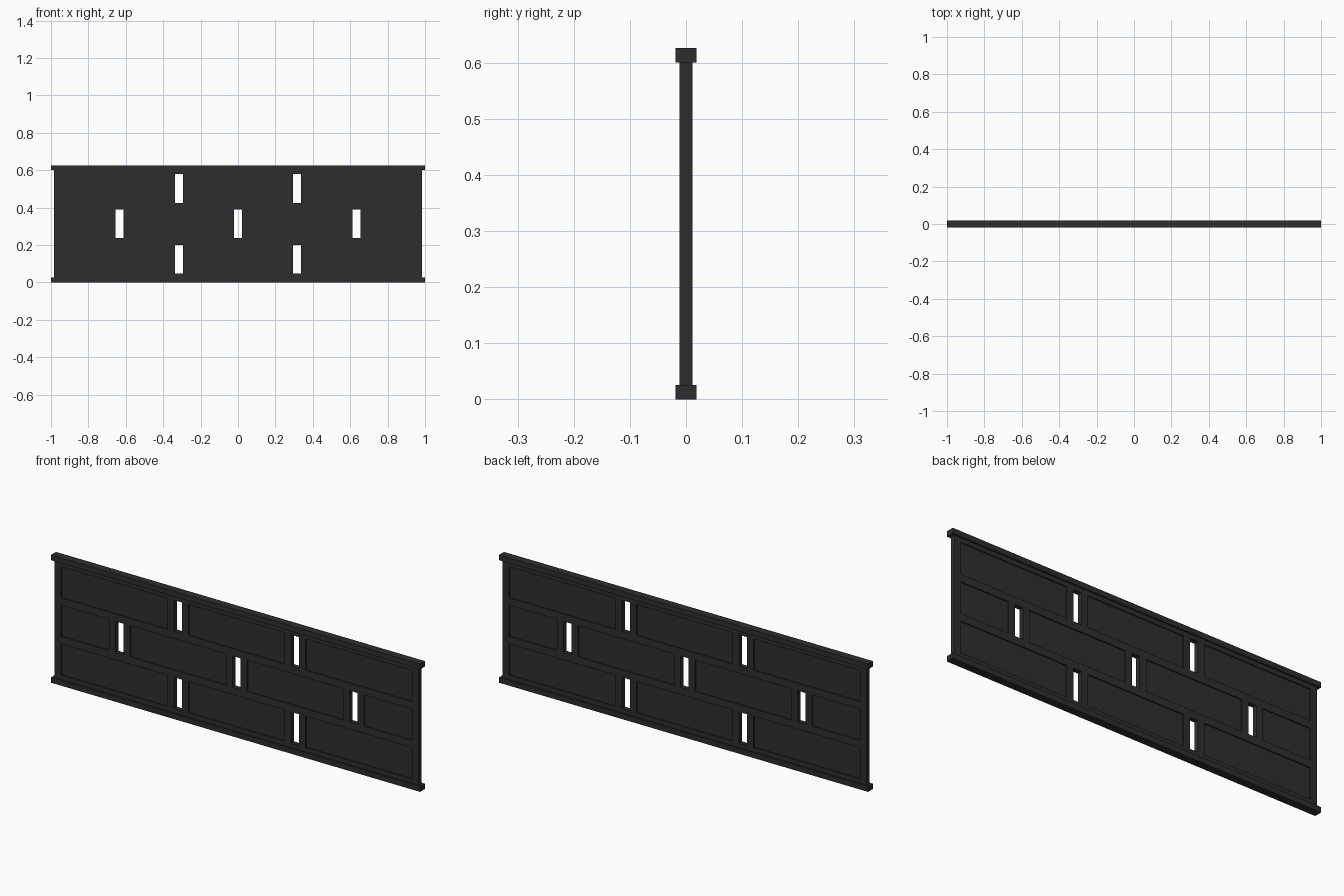
import bpy, bmesh
from mathutils import Matrix, Vector

if "Cube" in bpy.data.objects:
    bpy.data.objects.remove(bpy.data.objects["Cube"])

mat = bpy.data.materials.new("dark charcoal")
mat.diffuse_color = (0.027, 0.027, 0.027, 1)
mat.use_nodes = True
mat.node_tree.nodes["Principled BSDF"].inputs["Base Color"].default_value = mat.diffuse_color


def add_box(bm, x0, x1, y0, y1, z0, z1):
    c = Vector(((x0 + x1) / 2, (y0 + y1) / 2, (z0 + z1) / 2))
    s = Matrix.Diagonal((x1 - x0, y1 - y0, z1 - z0, 1))
    bmesh.ops.create_cube(bm, size=1, matrix=Matrix.Translation(c) @ s)


def make_object(name, boxes):
    bm = bmesh.new()
    for b in boxes:
        add_box(bm, *b)
    me = bpy.data.meshes.new(name)
    bm.to_mesh(me)
    bm.free()
    me.materials.append(mat)
    ob = bpy.data.objects.new(name, me)
    bpy.context.collection.objects.link(ob)
    return ob


H = 0.626        # total height
RAIL = 0.026     # rail height
T = 0.0115       # half thickness of the wall
DEPTH = 0.006    # recess depth
EDGE = 0.95      # outer limit of the recesses
HALF_ROW = 0.0765
SLOT = 0.0215    # half width of a slot
STRIP = 0.057    # half width of the raised strip around a slot
THIRD = EDGE / 3

# Top and bottom rails
for name, z in (("bottom_rail", 0), ("top_rail", H - RAIL)):
    make_object(name, [(-1, 1, -0.019, 0.019, z, z + RAIL)])

# Wall panel
panel = make_object("wall_panel", [(-0.985, 0.985, -T, T, RAIL, H - RAIL)])

# Slots and recessed fields, staggered like brickwork
cuts = []
rows = ((0.124, (-THIRD, THIRD)),
        (0.313, (-2 * THIRD, 0, 2 * THIRD)),
        (0.502, (-THIRD, THIRD)))
for zc, slots in rows:
    z0, z1 = zc - HALF_ROW, zc + HALF_ROW
    for x in slots:
        cuts.append((x - SLOT, x + SLOT, -0.05, 0.05, z0, z1))
    starts = [-EDGE] + [x + STRIP for x in slots]
    ends = [x - STRIP for x in slots] + [EDGE]
    for x0, x1 in zip(starts, ends):
        cuts.append((x0, x1, -0.05, -T + DEPTH, z0, z1))
        cuts.append((x0, x1, T - DEPTH, 0.05, z0, z1))
cutter = make_object("cutter", cuts)
cutter.hide_render = True

# Apply the cut and remove the helper
mod = panel.modifiers.new("cut", 'BOOLEAN')
mod.operation = 'DIFFERENCE'
mod.solver = 'EXACT'
mod.object = cutter
dg = bpy.context.evaluated_depsgraph_get()
result = bpy.data.meshes.new_from_object(panel.evaluated_get(dg))
panel.modifiers.clear()
panel.data = result
bpy.data.objects.remove(cutter)
